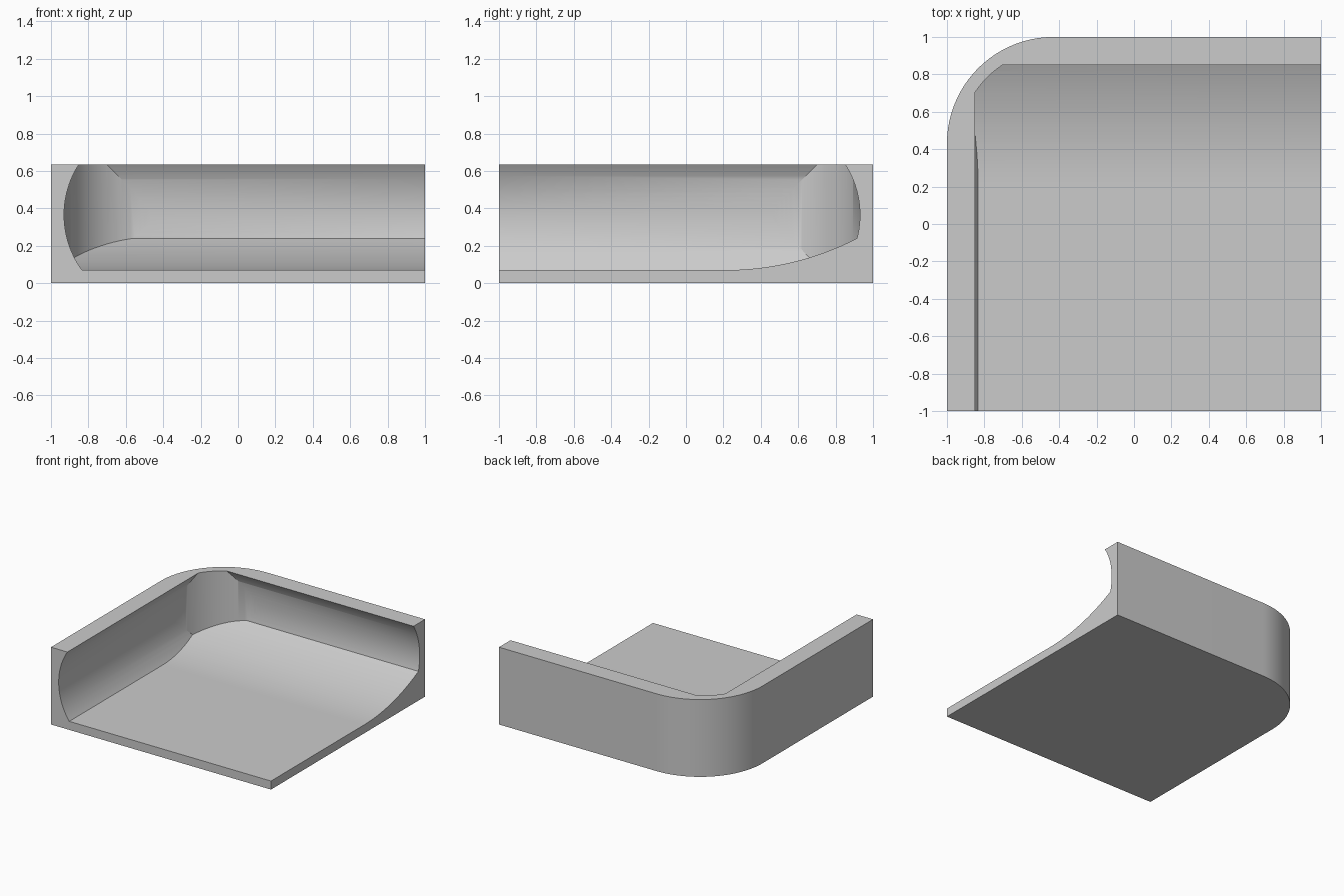
import bpy
import bmesh
from math import sin, cos, asin, pi
from mathutils import Vector

cube = bpy.data.objects.get("Cube")
if cube:
    bpy.data.objects.remove(cube, do_unlink=True)

HEIGHT = 0.635
WALL = 0.07            # wall and floor thickness
CORNER = 0.57          # outer corner radius
BULGE = 0.5            # radius of the hollowed wall curve
BULGE_Z = 0.365        # height of the deepest part of the wall curve
INNER = 1 - WALL

grey = bpy.data.materials.new("light grey")
grey.use_nodes = True
colour = (0.6, 0.6, 0.6, 1)
grey.diffuse_color = colour
grey.node_tree.nodes["Principled BSDF"].inputs["Base Color"].default_value = colour


def prism(name, points, depth):
    """Solid made from a planar loop of 3D points swept along depth."""
    bm = bmesh.new()
    face = bm.faces.new([bm.verts.new(p) for p in points])
    swept = bmesh.ops.extrude_face_region(bm, geom=[face])["geom"]
    moved = [g for g in swept if isinstance(g, bmesh.types.BMVert)]
    bmesh.ops.translate(bm, verts=moved, vec=Vector(depth))
    bmesh.ops.recalc_face_normals(bm, faces=bm.faces)
    mesh = bpy.data.meshes.new(name)
    bm.to_mesh(mesh)
    bm.free()
    mesh.materials.append(grey)
    obj = bpy.data.objects.new(name, mesh)
    bpy.context.collection.objects.link(obj)
    return obj


def boolean(target, tool, operation):
    """Apply a boolean and discard the tool."""
    tool.hide_render = True
    mod = target.modifiers.new("cut", "BOOLEAN")
    mod.operation = operation
    mod.solver = "EXACT"
    mod.object = tool
    bpy.context.view_layer.objects.active = target
    bpy.ops.object.modifier_apply(modifier=mod.name)
    bpy.data.objects.remove(tool, do_unlink=True)


def rounded_plan(side, far, radius, z, steps=32):
    """Square plan with only the back right corner rounded."""
    arc = [(-side + radius - radius * cos(t), side - radius + radius * sin(t), z)
           for t in (pi / 2 * i / steps for i in range(steps + 1))]
    return arc + [(far, side, z), (far, -far, z), (-side, -far, z)]


def wall_curve(z_low, steps=28):
    """Outward distance and height along the hollowed wall, bottom to top."""
    a, b = asin((z_low - BULGE_Z) / BULGE), asin((HEIGHT - BULGE_Z) / BULGE)
    angles = [a + (b - a) * i / steps for i in range(steps + 1)]
    return [(INNER - BULGE + BULGE * cos(t), BULGE_Z + BULGE * sin(t)) for t in angles]


# Outer body
tray = prism("tray_corner", rounded_plan(1, 1, CORNER, 0), (0, 0, HEIGHT))

# Cavity bounded by the right wall
side = wall_curve(0.03)
loop = [(-d, -1.3, z) for d, z in side]
loop += [(-side[-1][0], -1.3, 0.8), (1.2, -1.3, 0.8), (1.2, -1.3, side[0][1])]
cavity = prism("cavity", loop, (0, 2.6, 0))

# Cavity bounded by the back wall and the ramped floor
back = wall_curve(0.24)
start, (end, ramp_top) = 0.21, back[0]
run, rise = end - start, ramp_top - WALL
ramp_radius = (run ** 2 + rise ** 2) / (2 * rise)
sweep = asin(run / ramp_radius)
ramp = [(start + ramp_radius * sin(sweep * i / 20),
         WALL + ramp_radius * (1 - cos(sweep * i / 20))) for i in range(20)]
profile = [(-1.2, WALL)] + ramp + back + [(back[-1][0], 0.9), (-1.2, 0.9)]
boolean(cavity, prism("floor_cutter", [(-1.4, y, z) for y, z in profile], (2.9, 0, 0)),
        "INTERSECT")

# Cavity corner rounded in plan
plan = rounded_plan(INNER + 0.001, 1.6, CORNER - WALL + 0.001, -0.2)
boolean(cavity, prism("corner_cutter", plan, (0, 0, 1.3)), "INTERSECT")

boolean(tray, cavity, "DIFFERENCE")

# Smooth curves, sharp edges
bpy.ops.object.select_all(action="DESELECT")
tray.select_set(True)
bpy.context.view_layer.objects.active = tray
bpy.ops.object.shade_smooth_by_angle(angle=pi / 6)
